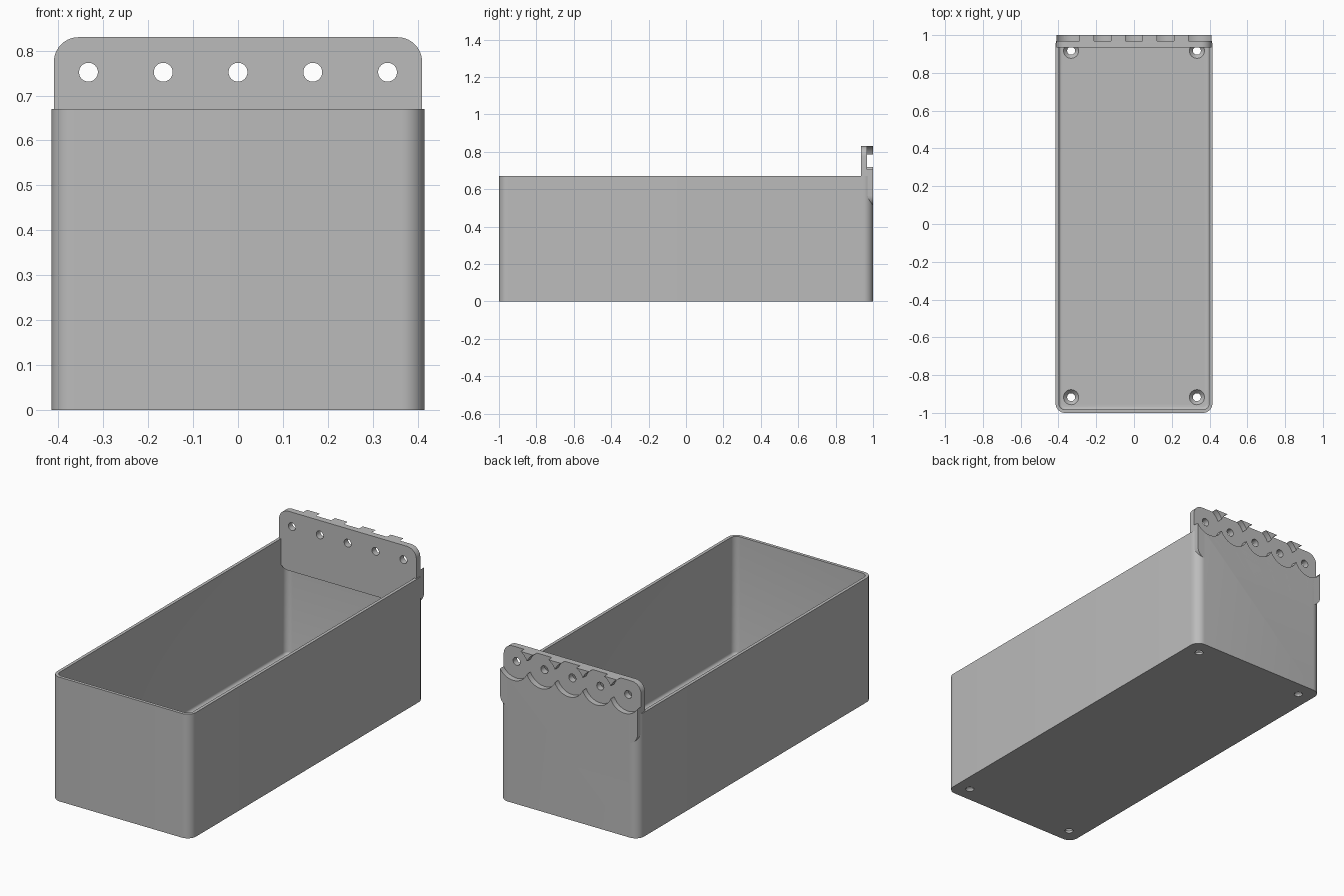
import bpy, bmesh, math
from mathutils import Vector

cube = bpy.data.objects.get("Cube")
if cube:
    bpy.data.objects.remove(cube, do_unlink=True)

grey = bpy.data.materials.new("plain grey")
grey.use_nodes = True
grey.diffuse_color = (0.5, 0.5, 0.5, 1)
grey.node_tree.nodes["Principled BSDF"].inputs["Base Color"].default_value = (0.5, 0.5, 0.5, 1)

HALF_W, HALF_L, HEIGHT = 0.415, 1.0, 0.67
WALL, FLOOR, CORNER = 0.017, 0.033, 0.05
HOLE_Z, PITCH = 0.752, 0.1665


def rounded_rect(hx, hy, r, steps=10):
    """Outline of a rounded rectangle centred on the origin."""
    pts = []
    for k, (sx, sy) in enumerate(((1, 1), (-1, 1), (-1, -1), (1, -1))):
        for i in range(steps + 1):
            a = math.pi / 2 * (k + i / steps)
            pts.append((sx * (hx - r) + r * math.cos(a), sy * (hy - r) + r * math.sin(a)))
    return pts


def circle(r, steps=48):
    return [(r * math.cos(2 * math.pi * i / steps), r * math.sin(2 * math.pi * i / steps))
            for i in range(steps)]


def loft(name, sections, centre=(0, 0, 0), along_y=False):
    """Solid through (height, outline) sections, stacked along z or y."""
    bm = bmesh.new()
    rings = []
    for h, outline in sections:
        rings.append([bm.verts.new(Vector(centre) + Vector((u, h, v) if along_y else (u, v, h)))
                      for u, v in outline])
    n = len(rings[0])
    for low, high in zip(rings, rings[1:]):
        for i in range(n):
            j = (i + 1) % n
            bm.faces.new((low[i], low[j], high[j], high[i]))
    bm.faces.new(rings[0])
    bm.faces.new(rings[-1])
    bmesh.ops.recalc_face_normals(bm, faces=bm.faces)
    mesh = bpy.data.meshes.new(name)
    bm.to_mesh(mesh)
    bm.free()
    mesh.materials.append(grey)
    obj = bpy.data.objects.new(name, mesh)
    bpy.context.collection.objects.link(obj)
    return obj


def activate(obj):
    bpy.ops.object.select_all(action='DESELECT')
    obj.select_set(True)
    bpy.context.view_layer.objects.active = obj


def cut(obj, cutter):
    activate(obj)
    mod = obj.modifiers.new("cut", 'BOOLEAN')
    mod.operation = 'DIFFERENCE'
    mod.solver = 'EXACT'
    mod.object = cutter
    bpy.ops.object.modifier_apply(modifier=mod.name)


def discard(cutter):
    bpy.data.objects.remove(cutter, do_unlink=True)


# Open bin with rounded vertical corners
outer = rounded_rect(HALF_W, HALF_L, CORNER)
bin_body = loft("bin_body", [(0, outer), (HEIGHT, outer)])

# Cavity with a small fillet around the floor
FILLET = 0.015
cavity_sections = []
for i in range(5):
    a = math.pi / 2 * i / 4
    inset = WALL + FILLET * (1 - math.sin(a))
    cavity_sections.append((FLOOR + FILLET * (1 - math.cos(a)),
                            rounded_rect(HALF_W - inset, HALF_L - inset, CORNER - inset)))
cavity_sections.append((HEIGHT + 0.1, cavity_sections[-1][1]))
cavity = loft("cavity_cutter", cavity_sections)
cut(bin_body, cavity)
discard(cavity)

# Countersunk screw holes in the floor corners
for sx in (-1, 1):
    for sy in (-1, 1):
        screw = loft("screw_cutter", [(-0.05, circle(0.021)), (0.012, circle(0.021)),
                                      (FLOOR, circle(0.04)), (FLOOR + 0.02, circle(0.04))],
                     (sx * 0.333, sy * 0.917, 0))
        cut(bin_body, screw)
        discard(screw)

# Hanging plate across the back
TOP, BOTTOM = 0.83, 0.51
plate_outline = rounded_rect(0.41, (TOP - BOTTOM) / 2, 0.055)
back_plate = loft("back_plate", [(0.935, plate_outline), (1.0, plate_outline)],
                  (0, 0, (TOP + BOTTOM) / 2), along_y=True)

# Round pockets behind the plate, each with a through hole
for i in range(-2, 3):
    centre = (i * PITCH, 0, HOLE_Z)
    pocket = loft("pocket_cutter", [(0.969, circle(0.09)), (1.1, circle(0.09))], centre, True)
    hole = loft("hole_cutter", [(0.85, circle(0.021)), (1.1, circle(0.021))], centre, True)
    cut(back_plate, pocket)
    cut(bin_body, pocket)
    cut(back_plate, hole)
    discard(pocket)
    discard(hole)

for obj in (bin_body, back_plate):
    activate(obj)
    bpy.ops.object.shade_smooth_by_angle(angle=math.radians(30))
